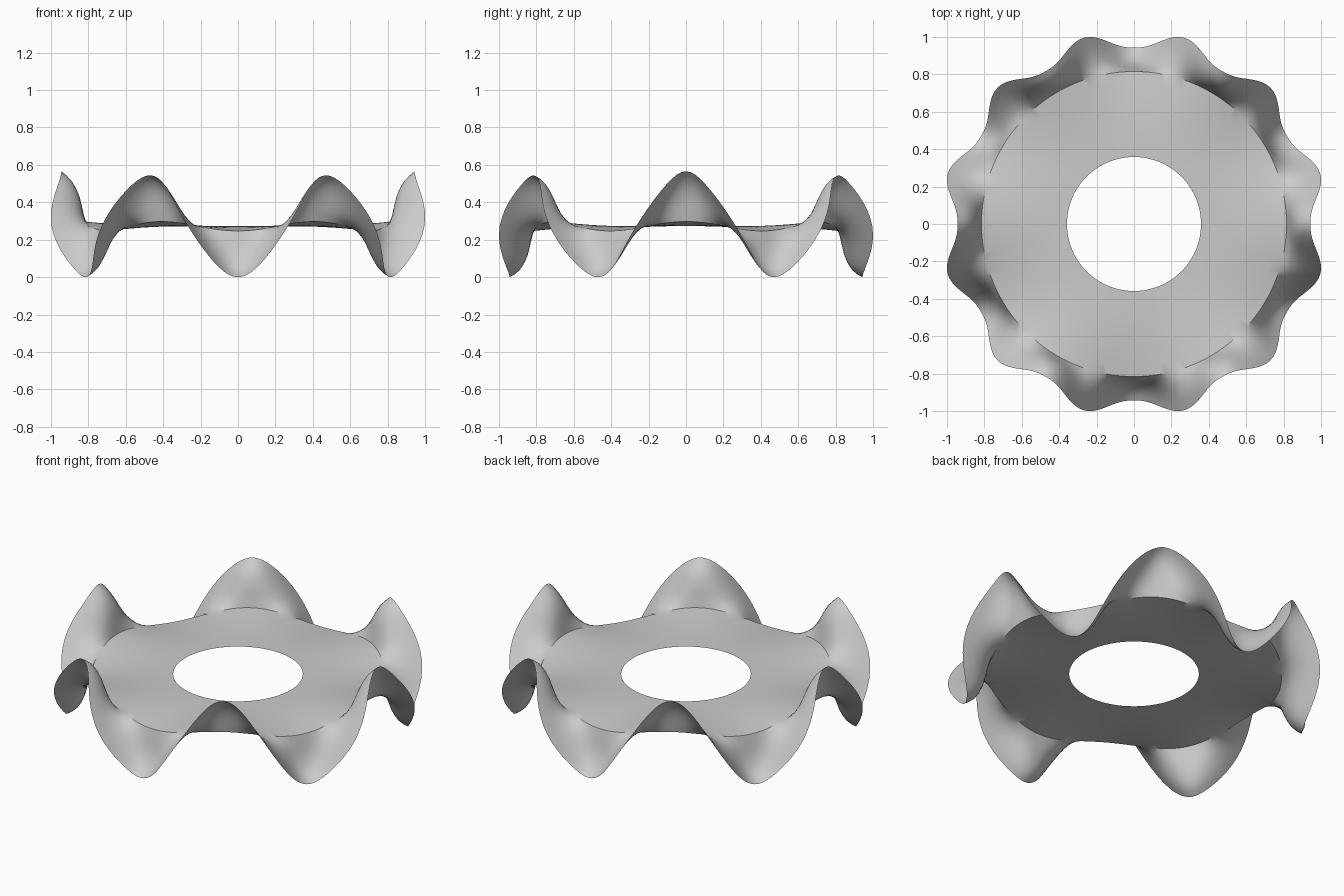
import bpy, bmesh, math

if "Cube" in bpy.data.objects:
    bpy.data.objects.remove(bpy.data.objects["Cube"])

SEG = 240          # steps around the ring
WAVES = 6          # ruffles around the ring
MID = 0.272        # height of the flat disc
R_IN, R_CREASE, R_OUT = 0.358, 0.815, 1.031

# Radial profile at a wave crest: (radius, wave height)
CREST = [(0.815, 0.025), (0.826, 0.07), (0.836, 0.115), (0.848, 0.16), (0.866, 0.2),
         (0.889, 0.235), (0.916, 0.257), (0.943, 0.272)]
DISC_STEPS = 8


def disc_point(a, t):
    """Nearly flat inner disc that starts to wave towards its rim."""
    r = R_IN + (R_CREASE - R_IN) * t
    z = MID + 0.025 * t ** 2 * math.cos(WAVES * a)
    return r * math.cos(a), r * math.sin(a), z


def ruffle_point(a, k):
    """Frill: steep at crests and troughs, flat and wider in between."""
    t = k / (len(CREST) - 1)
    crest_r, h = CREST[k]
    flat_r = R_CREASE + (R_OUT - R_CREASE) * t
    w = ((1 - math.cos(2 * WAVES * a)) / 2) ** 1.3
    r = crest_r + (flat_r - crest_r) * w
    # the two side crests end in a slightly higher tip
    tip = 0.022 * t ** 3 * max(0, abs(math.cos(a))) ** 200
    z = MID + h * math.cos(WAVES * a) + tip
    return r * math.cos(a), r * math.sin(a), z


# Thin open sheet: disc rings followed by ruffle rings
bm = bmesh.new()
angles = [2 * math.pi * i / SEG for i in range(SEG)]
rings = [[bm.verts.new(disc_point(a, j / DISC_STEPS)) for a in angles]
         for j in range(DISC_STEPS + 1)]
rings += [[bm.verts.new(ruffle_point(a, k)) for a in angles]
          for k in range(1, len(CREST))]
for inner, outer in zip(rings, rings[1:]):
    for i in range(SEG):
        n = (i + 1) % SEG
        bm.faces.new((inner[i], outer[i], outer[n], inner[n]))

mesh = bpy.data.meshes.new("ruffled_ring")
bm.to_mesh(mesh)
bm.free()
ring = bpy.data.objects.new("ruffled_ring", mesh)
bpy.context.collection.objects.link(ring)

# Plain light grey
grey = bpy.data.materials.new("light grey")
grey.diffuse_color = (0.6, 0.6, 0.6, 1)
grey.use_nodes = True
grey.node_tree.nodes["Principled BSDF"].inputs["Base Color"].default_value = grey.diffuse_color
mesh.materials.append(grey)

# Smooth sheet with a crease where the frill meets the disc
bpy.context.view_layer.objects.active = ring
ring.select_set(True)
bpy.ops.object.shade_smooth_by_angle(angle=math.radians(30))
